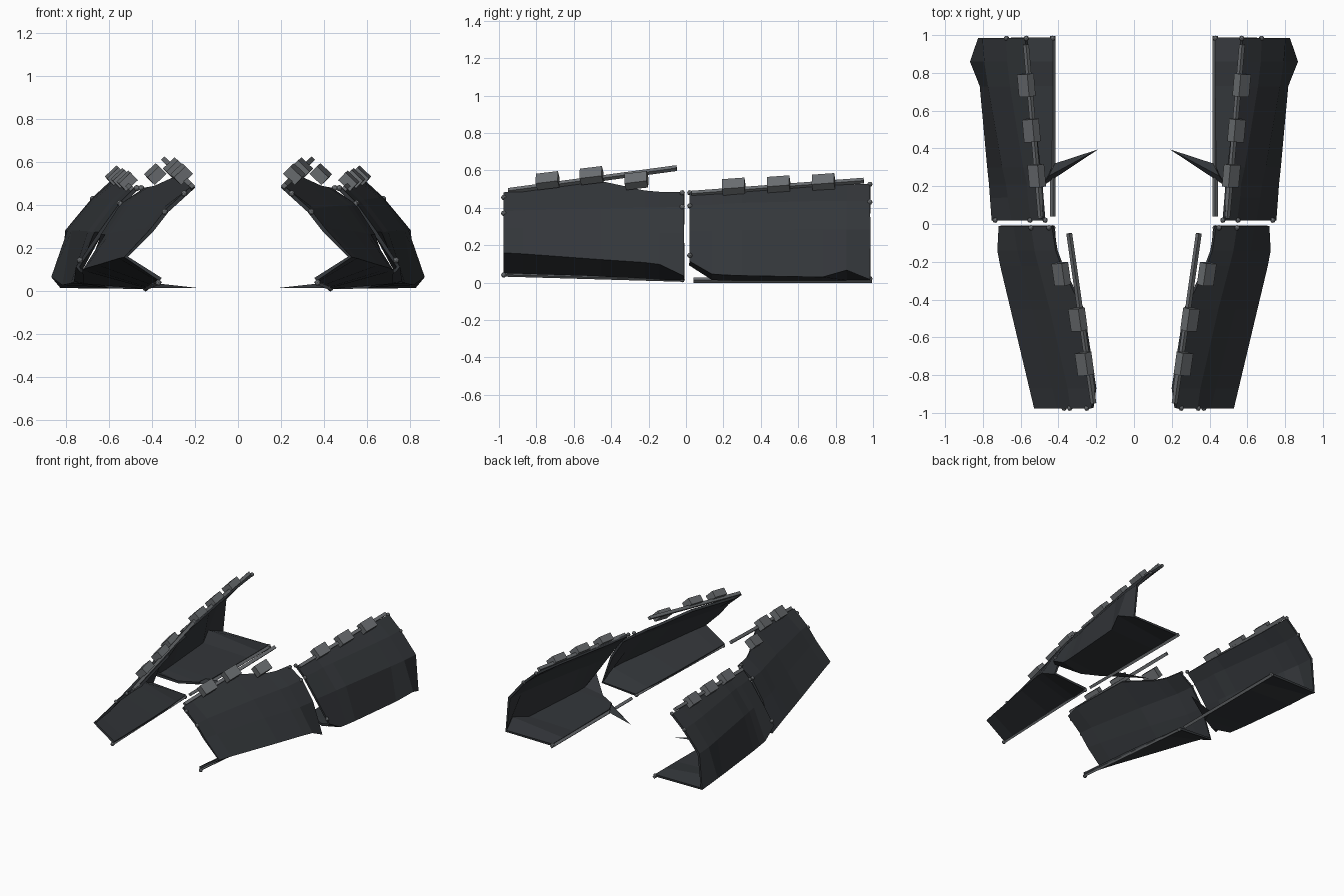
import bpy, bmesh
from mathutils import Vector, Matrix


def material(name, rgb):
    m = bpy.data.materials.new(name)
    m.diffuse_color = (*rgb, 1)
    return m


DARK = material("dark_plate", (0.033, 0.037, 0.042))
GREY = material("grey_metal", (0.15, 0.16, 0.17))


def finish(bm, name, mat, thick=0):
    bmesh.ops.recalc_face_normals(bm, faces=bm.faces)
    me = bpy.data.meshes.new(name)
    bm.to_mesh(me)
    bm.free()
    ob = bpy.data.objects.new(name, me)
    bpy.context.collection.objects.link(ob)
    me.materials.append(mat)
    if thick:
        s = ob.modifiers.new("thickness", 'SOLIDIFY')
        s.thickness, s.offset = thick, 0
    ob.modifiers.new("both_sides", 'MIRROR')
    return ob


def panel(name, stations):
    # loft (x, z) sections running along y
    bm = bmesh.new()
    rows = [[bm.verts.new((x, y, z)) for x, z in sec] for y, sec in stations]
    for a, b in zip(rows, rows[1:]):
        for i in range(len(a) - 1):
            bm.faces.new((a[i], a[i + 1], b[i + 1], b[i]))
    finish(bm, name, DARK, 0.018)


def oriented_box(bm, centre, direction, size):
    # local y follows direction, local x slopes with the panel
    y = Vector(direction).normalized()
    x = Vector((0.72, 0, -0.69))
    z = x.cross(y).normalized()
    x = y.cross(z)
    rot = Matrix((x, y, z)).transposed().to_4x4()
    bmesh.ops.create_cube(bm, size=1, matrix=Matrix.Translation(centre) @ rot @ Matrix.Diagonal((*size, 1)))


def rail(name, a, b, w=0.022):
    a, b = Vector(a), Vector(b)
    bm = bmesh.new()
    oriented_box(bm, (a + b) / 2, b - a, (w, (b - a).length, w))
    finish(bm, name, GREY)


def blocks(name, centres, direction):
    bm = bmesh.new()
    for c in centres:
        oriented_box(bm, Vector(c), direction, (0.075, 0.12, 0.05))
    finish(bm, name, GREY)


# Folded front panel with stepped top edge
panel("front_panel", [
    (-0.975, [(0.22, 0.475), (0.33, 0.375), (0.40, 0.285), (0.52, 0.16), (0.36, 0.055)]),
    (-0.87, [(0.205, 0.49), (0.345, 0.38), (0.425, 0.285), (0.545, 0.155), (0.365, 0.05)]),
    (-0.45, [(0.27, 0.535), (0.44, 0.39), (0.53, 0.275), (0.645, 0.125), (0.39, 0.035)]),
    (-0.22, [(0.38, 0.485), (0.50, 0.395), (0.59, 0.265), (0.70, 0.11), (0.41, 0.025)]),
    (-0.14, [(0.41, 0.478), (0.52, 0.395), (0.61, 0.26), (0.715, 0.10), (0.42, 0.022)]),
    (-0.01, [(0.43, 0.475), (0.54, 0.40), (0.63, 0.26), (0.71, 0.04), (0.43, 0.02)])])

# Folded rear panel with tapering floor
panel("rear_panel", [
    (0.02, [(0.475, 0.475), (0.54, 0.41), (0.64, 0.27), (0.745, 0.115), (0.735, 0.10)]),
    (0.14, [(0.485, 0.48), (0.555, 0.41), (0.66, 0.27), (0.755, 0.05), (0.60, 0.022)]),
    (0.21, [(0.49, 0.483), (0.56, 0.415), (0.67, 0.27), (0.76, 0.045), (0.475, 0.02)]),
    (0.30, [(0.50, 0.488), (0.58, 0.42), (0.69, 0.275), (0.77, 0.042), (0.435, 0.02)]),
    (0.73, [(0.55, 0.51), (0.65, 0.43), (0.765, 0.28), (0.81, 0.035), (0.43, 0.02)]),
    (0.86, [(0.56, 0.517), (0.665, 0.43), (0.785, 0.28), (0.86, 0.07), (0.43, 0.02)]),
    (0.985, [(0.57, 0.522), (0.67, 0.43), (0.795, 0.28), (0.82, 0.022), (0.43, 0.02)])])

# Pointed spike reaching inward from the floor
bm = bmesh.new()
for p in [(0.19, 0.395, 0.016), (0.42, 0.32, 0.015), (0.50, 0.19, 0.015), (0.45, 0.255, 0.045)]:
    bm.verts.new(p)
bmesh.ops.convex_hull(bm, input=bm.verts)
finish(bm, "floor_spike", DARK)

# Rails along the top and bottom edges
rail("front_top_rail", (0.215, -0.95, 0.49), (0.343, -0.05, 0.612))
rail("rear_top_rail", (0.493, 0.03, 0.475), (0.572, 0.95, 0.545))
rail("front_bottom_rail", (0.365, -0.975, 0.043), (0.43, -0.01, 0.015), 0.016)
rail("rear_bottom_rail", (0.43, 0.04, 0.012), (0.43, 0.995, 0.012), 0.02)

# Blocks sitting on the top rails
blocks("front_blocks", [(0.262, -0.74, 0.545), (0.297, -0.505, 0.572), (0.385, -0.265, 0.545)], (0.14, 1, 0.12))
blocks("rear_blocks", [(0.515, 0.255, 0.513), (0.543, 0.495, 0.525), (0.57, 0.735, 0.537)], (0.09, 1, 0.07))

# Small beads at the panel corners
bm = bmesh.new()
for p in [(0.25, -0.975, 0.455), (0.34, -0.975, 0.37), (0.37, -0.975, 0.04),
          (0.45, -0.02, 0.48), (0.545, -0.02, 0.405), (0.43, -0.02, 0.015),
          (0.47, 0.02, 0.48), (0.55, 0.02, 0.41), (0.735, 0.02, 0.145),
          (0.57, 0.983, 0.525), (0.675, 0.983, 0.43), (0.43, 0.983, 0.02)]:
    bmesh.ops.create_icosphere(bm, subdivisions=2, radius=0.014, matrix=Matrix.Translation(p))
finish(bm, "corner_beads", GREY)
